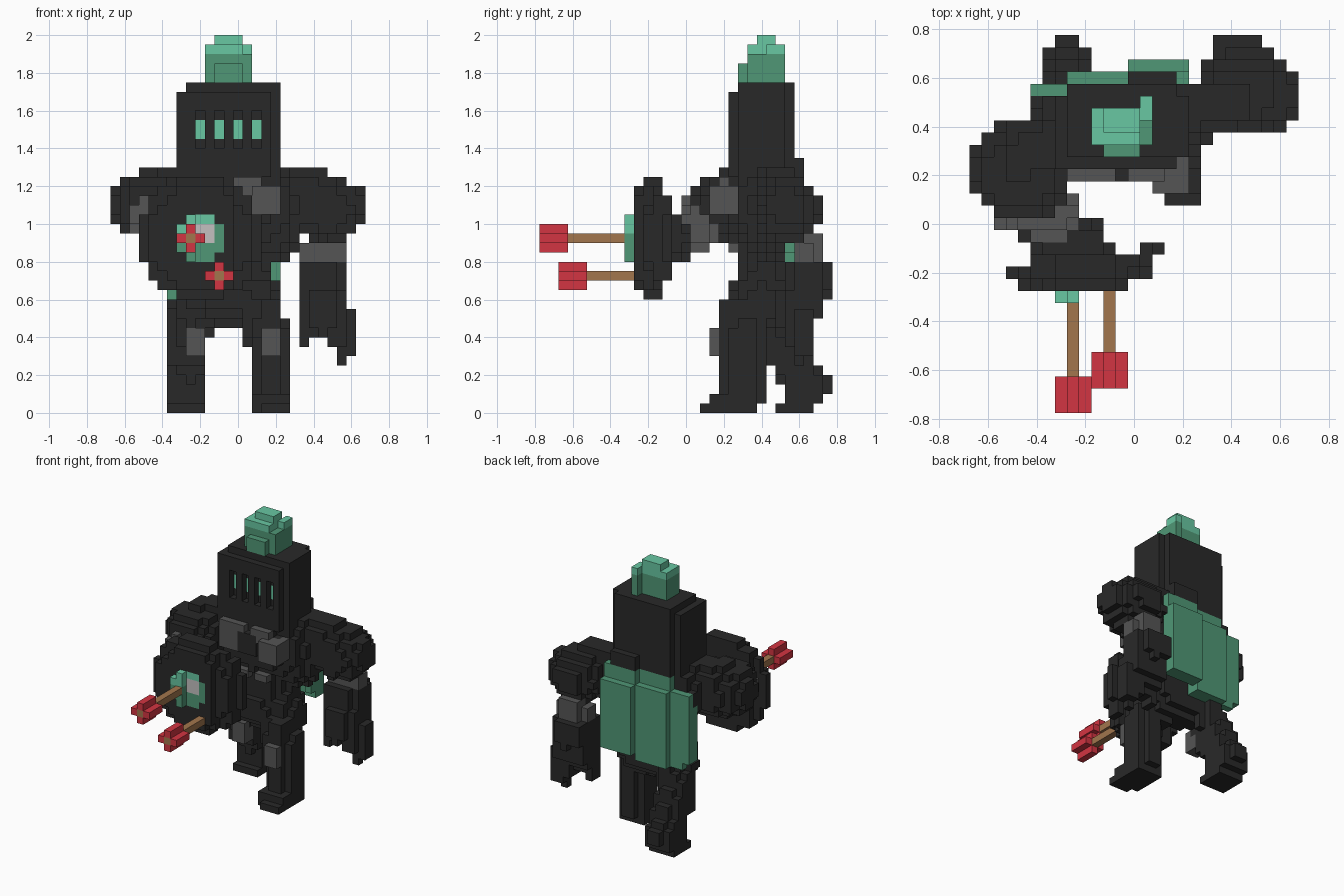
import bpy
from math import hypot
from mathutils import Vector

if "Cube" in bpy.data.objects:
    bpy.data.objects.remove(bpy.data.objects["Cube"])

SIZE = .05  # edge length of one small cube
EPS = SIZE / 5


def material(name, *rgb):
    mat = bpy.data.materials.new(name)
    mat.use_nodes = True
    mat.diffuse_color = (*rgb, 1)
    shader = mat.node_tree.nodes["Principled BSDF"]
    shader.inputs["Base Color"].default_value = (*rgb, 1)
    return mat


iron = material("dark iron", .022, .022, .022)
grey = material("worn grey", .09, .09, .09)
light_green = material("light green", .14, .57, .36)
deep_green = material("deep green", .08, .31, .18)
red = material("red feather", .65, .035, .054)
wood = material("brown wood", .36, .18, .075)
pale = material("pale grey", .55, .53, .53)


# Solid shapes: each returns an inside test for the centre of a small cube
def box(left, right, front, back, bottom, top):
    return lambda point: (left - EPS < point.x < right + EPS
                          and front - EPS < point.y < back + EPS
                          and bottom < point.z < top)


def ball(centre, radii):
    return lambda point: sum(((a - b) / radius) ** 2
                             for a, b, radius in zip(point, centre, radii)) < 1


def rod(start, end, start_radius, end_radius):
    start = Vector(start)
    along = Vector(end) - start

    def inside(point):
        t = (point - start).dot(along) / along.length_squared
        t = min(1, max(0, t))
        radius = start_radius + (end_radius - start_radius) * t
        return (point - start - along * t).length < radius
    return inside


def cube_faces(cell, solid):
    """Give the corner rings of the faces that touch no other cube."""
    for axis in range(3):
        for side in (0, 1):
            neighbour = list(cell)
            neighbour[axis] += 2 * side - 1
            if tuple(neighbour) in solid:
                continue
            ring = []
            for u, v in ((0, 0), (1, 0), (1, 1), (0, 1)):
                corner = list(cell)
                corner[axis] += side
                corner[(axis + 1) % 3] += u
                corner[(axis + 2) % 3] += v
                ring.append(tuple(corner))
            yield ring if side else ring[::-1]


def blocks(name, mat, shapes, cuts=()):
    """Fill the shapes with small cubes and keep the outer faces."""
    solid = set()
    for i in range(-14, 15):
        for j in range(-16, 17):
            for k in range(40):
                point = Vector((i, j, k + .5)) * SIZE
                if (any(shape(point) for shape in shapes)
                        and not any(cut(point) for cut in cuts)):
                    solid.add((i, j, k))
    verts, faces = {}, []
    for cell in sorted(solid):
        for ring in cube_faces(cell, solid):
            faces.append([verts.setdefault(corner, len(verts)) for corner in ring])
    shift = Vector((.5, .5, 0))
    mesh = bpy.data.meshes.new(name)
    mesh.from_pydata([(Vector(corner) - shift) * SIZE for corner in verts], [], faces)
    mesh.materials.append(mat)
    bpy.context.collection.objects.link(bpy.data.objects.new(name, mesh))


# Helmet with four eye slits and the glow set behind them
slits = (-.2, -.1, 0, .1)
eyes = [box(x, x, .3, .3, 1.45, 1.55) for x in slits]
blocks("helmet", iron,
       [box(-.3, .15, .25, .5, 1.25, 1.7),
        box(.2, .2, .3, .5, 1.25, 1.75),
        box(-.25, .15, .3, .55, 1.25, 1.75)],
       [box(x, x, .25, .25, 1.4, 1.6) for x in slits] + eyes)
blocks("eye_glow", light_green, eyes)

# Plume
blocks("plume_base", deep_green,
       [box(-.15, 0, .35, .45, 1.75, 1.9),
        box(.05, .05, .35, .5, 1.75, 1.9),
        box(-.1, 0, .3, .3, 1.75, 1.85)])
blocks("plume_top", light_green,
       [box(-.15, 0, .35, .45, 1.9, 1.95),
        box(.05, .05, .45, .5, 1.9, 1.95),
        box(-.1, 0, .4, .45, 1.95, 2)])

# Torso and hips, flat behind to carry the cape
blocks("torso", iron,
       [ball((-.05, .42, 1.1), (.38, .22, .28)),
        box(-.3, .2, .3, .5, 1.05, 1.3),
        box(0, .15, .55, .6, 1.25, 1.35),
        ball((.17, .45, 1), (.17, .14, .2)),
        ball((-.06, .43, .8), (.23, .17, .3)),
        ball((-.07, .42, .63), (.27, .19, .17)),
        box(-.1, 0, .2, .3, 1.05, 1.2)],
       [box(-.5, .5, .55, .7, 0, 1.25)])
blocks("chest_plates", grey,
       [box(0, .1, .2, .25, 1.15, 1.25),
        box(.1, .2, .15, .25, 1.05, 1.2),
        box(-.25, -.1, .2, .3, 1.05, 1.25)])
blocks("belly_plates", grey,
       [box(x, x + SIZE, .25, .3, z, z + SIZE)
        for x in (-.15, 0) for z in (.85, .95)])

# Cape in stepped strips under a set-back collar
blocks("cape", deep_green,
       [box(-.4, -.4, .5, .55, .65, 1.15),
        box(-.35, -.3, .55, .55, .6, 1.15),
        box(-.25, -.05, .6, .6, .6, 1.15),
        box(0, .2, .6, .65, .65, 1.15),
        box(-.25, -.05, .55, .55, .6, 1.25),
        box(0, .2, .55, .6, 1.1, 1.25),
        box(.2, .2, .55, .65, .7, .85)])

# Left leg stepping forward
blocks("left_leg", iron,
       [rod((.08, .4, .62), (.15, .3, .43), .14, .12),
        box(.1, .25, .25, .35, 0, .45),
        box(.15, .2, .2, .4, .05, .6),
        box(.1, .25, .15, .35, 0, .1),
        box(.15, .25, .1, .35, 0, .05)])
blocks("left_knee", grey, [box(.15, .2, .15, .2, .3, .45)])

# Right leg trailing behind
blocks("right_leg", iron,
       [rod((-.22, .42, .62), (-.27, .5, .4), .13, .11),
        rod((-.27, .5, .4), (-.27, .63, .15), .12, .1),
        box(-.35, -.2, .45, .55, .25, .5),
        box(-.35, -.2, .55, .7, .05, .2),
        box(-.35, -.2, .5, .65, 0, .05),
        box(-.3, -.25, .7, .75, .1, .2)])
blocks("right_knee", grey, [box(-.25, -.2, .35, .45, .3, .45)])

# Left arm hanging back
blocks("left_shoulder", iron,
       [ball((.47, .54, 1.08), (.22, .18, .18)),
        rod((.2, .47, 1.2), (.4, .5, 1.18), .11, .12)])
blocks("left_elbow", grey,
       [box(.4, .5, .6, .7, .8, .95), box(.35, .55, .6, .65, .8, .9)])
blocks("left_forearm", iron,
       [rod((.45, .65, .7), (.45, .57, .52), .13, .12),
        box(.35, .55, .6, .7, .5, .8),
        box(.35, .5, .55, .75, .65, .8)])
blocks("left_hand", iron,
       [box(.35, .55, .55, .65, .45, .6),
        box(.35, .35, .55, .6, .35, .5),
        box(.45, .5, .55, .6, .4, .5),
        box(.5, .55, .55, .65, .35, .5),
        box(.55, .6, .6, .65, .3, .55),
        box(.55, .55, .6, .6, .25, .35)])

# Right arm reaching forward
blocks("right_shoulder", iron,
       [ball((-.46, .22, 1.1), (.22, .21, .18)),
        rod((-.25, .38, 1.17), (-.42, .3, 1.15), .13, .15)])
blocks("right_elbow", grey, [rod((-.5, .06, 1.05), (-.32, .05, .98), .1, .12)])
blocks("right_forearm", iron, [rod((-.36, -.02, .93), (-.22, -.1, .93), .12, .13)])


# Round shield bending back at its inner edge
def shield_radius(point):
    return hypot(point.x + .2, point.z - .925)


def shield_body(point):
    radius = shield_radius(point)
    depth = point.y + .2 - .6 * max(0, point.x + SIZE)
    front = -.065 if radius < .28 else -.03
    back = .055 if point.x > -.42 else .03
    return radius < .33 and front < depth < back


def boss(point):
    row = -.3 if point.x < -.22 else -.25
    return shield_radius(point) < .14 and abs(point.y - row) < EPS


patch = box(-.2, -.15, -.25, -.25, .9, 1)
upper = box(-.3, -.15, -.3, -.25, .95, 1.1)
blocks("shield", iron, [shield_body], [boss])
blocks("shield_boss", deep_green, [boss], [patch, upper])
blocks("shield_boss_light", light_green,
       [lambda point: boss(point) and upper(point)], [patch])
blocks("shield_boss_patch", pale, [patch])

# Two arrows stuck in the shield
for label, x, tail, z in (("upper", -.25, -.75, .9), ("lower", -.1, -.65, .7)):
    top = z + SIZE
    shaft = box(x, x, tail, -.25, z, top)
    blocks(label + "_arrow_shaft", wood, [shaft])
    blocks(label + "_arrow_feathers", red,
           [box(x - SIZE, x + SIZE, tail, tail + .1, z, top),
            box(x, x, tail, tail + .1, z - SIZE, top + SIZE)], [shaft])
